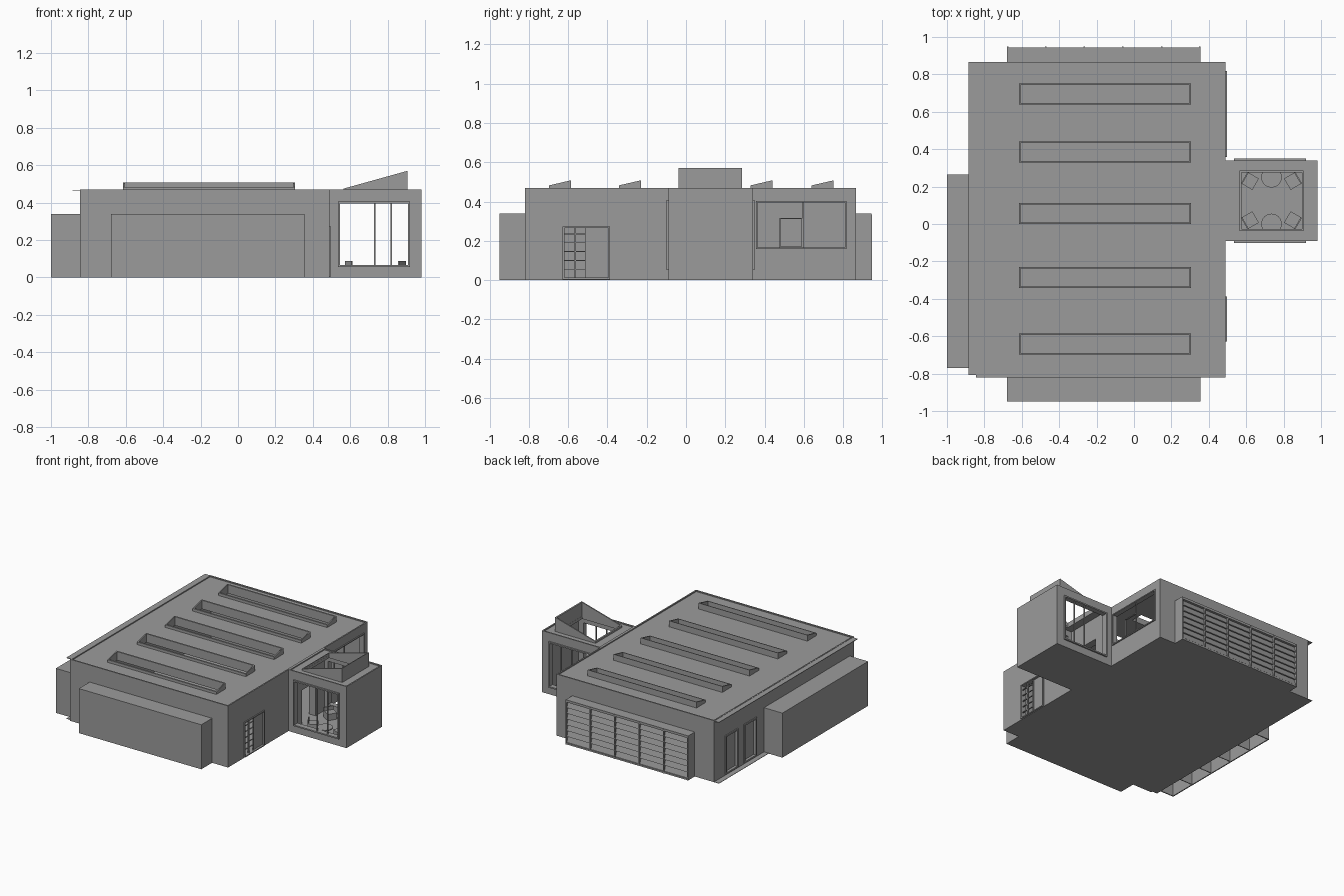
import bpy
import bmesh
from math import radians
from mathutils import Matrix, Vector

cube = bpy.data.objects.get("Cube")
if cube:
    bpy.data.objects.remove(cube, do_unlink=True)

grey = bpy.data.materials.new("plain_grey")
grey.use_nodes = True
TONE = (0.33, 0.33, 0.33, 1)
grey.diffuse_color = TONE
shader = grey.node_tree.nodes["Principled BSDF"]
shader.inputs["Base Color"].default_value = TONE
shader.inputs["Roughness"].default_value = 0.8


def finish(name, bm):
    mesh = bpy.data.meshes.new(name)
    bm.to_mesh(mesh)
    bm.free()
    mesh.materials.append(grey)
    ob = bpy.data.objects.new(name, mesh)
    bpy.context.collection.objects.link(ob)
    return ob


def box(name, x, y, z, slope=None):
    """Box from three (low, high) ranges; slope=(axis, low_top) tilts its top."""
    bm = bmesh.new()
    bmesh.ops.create_cube(bm, size=1)
    for v in bm.verts:
        top = v.co.z > 0
        low_side = slope and v.co[slope[0]] < 0
        v.co = Vector([r[1] if c > 0 else r[0] for c, r in zip(v.co, (x, y, z))])
        if top and low_side:
            v.co.z = slope[1]
    return finish(name, bm)


def cut(target, *ranges):
    """Subtract boxes from the target."""
    for x, y, z in ranges:
        cutter = box("cutter", x, y, z)
        cutter.hide_render = True
        mod = target.modifiers.new("cut", 'BOOLEAN')
        mod.operation = 'DIFFERENCE'
        mod.solver = 'EXACT'
        mod.object = cutter
        bpy.context.view_layer.objects.active = target
        bpy.ops.object.modifier_apply(modifier=mod.name)
        bpy.data.objects.remove(cutter, do_unlink=True)


def frame(name, axis, plane, span, z, t, mullions=(), rails=()):
    """Window surround across a wall: axis 0 runs along x, axis 1 along y."""
    def bar(part, s, zz, depth=plane):
        box(f"{name}_{part}", *((s, depth) if axis == 0 else (depth, s)), zz)
    a, b = span
    bar("side_a", (a, a + t), z)
    bar("side_b", (b - t, b), z)
    bar("sill", (a + t, b - t), (z[0], z[0] + t))
    bar("head", (a + t, b - t), (z[1] - t, z[1]))
    mid = sum(plane) / 2
    thin = (mid - 0.004, mid + 0.004)
    for i, m in enumerate(mullions):
        bar(f"mullion_{i}", (m - 0.004, m + 0.004), (z[0] + t, z[1] - t), thin)
    for i, (r, s) in enumerate(rails):
        bar(f"rail_{i}", s, (r - 0.002, r + 0.002), thin)


# Main hall: hollow shell with roof slots, door, window and side door openings
HX, HY, HZ = (-0.845, 0.49), (-0.82, 0.866), (0, 0.47)
WALL = 0.03
SLOT_X = (-0.615, 0.305)
slots = [(y, y + 0.112) for y in (-0.698, -0.342, 0.0, 0.328, 0.64)]
side_doors = [(0.59, 0.73), (0.365, 0.505)]
hall = box("main_hall", HX, HY, HZ)
cut(hall,
    ((HX[0] + WALL, HX[1] - WALL), (HY[0] + WALL, HY[1] - WALL), (0.01, 0.44)),
    ((HX[0] + 0.01, HX[1] - 0.01), (HY[0] + 0.01, HY[1] - 0.01), (0.462, 0.5)),
    ((0.44, 0.52), (-0.62, -0.395), (0.012, 0.265)),
    ((0.44, 0.52), (0.365, 0.81), (0.165, 0.395)),
    ((0.44, 0.52), (0.04, 0.2), (0.012, 0.27)))
for s in slots:
    cut(hall, ((SLOT_X[0] + 0.008, SLOT_X[1] - 0.008), (s[0] + 0.008, s[1] - 0.008), (0.42, 0.5)))
for d in side_doors:
    cut(hall, ((-0.86, -0.83), d, (0.015, 0.3)))

# Thin roof and floor overhangs
box("roof_overhang", (-0.885, -0.84), (-0.808, 0.866), (0.464, 0.468))
box("floor_overhang", (-0.885, -0.84), (-0.808, 0.866), (0, 0.003))

# Sloped rooflight curbs, open at the top
for i, s in enumerate(slots):
    curb = box(f"rooflight_curb_{i}", SLOT_X, s, (0.45, 0.508), (1, 0.482))
    cut(curb, ((SLOT_X[0] + 0.008, SLOT_X[1] - 0.008), (s[0] + 0.008, s[1] - 0.008), (0.4, 0.6)))

# Glazed double entrance with one solid leaf
frame("entrance_frame", 1, (0.47, 0.498), (-0.628, -0.387), (0.004, 0.273), 0.008,
      (-0.565, -0.508), [(0.055 + 0.045 * k, (-0.62, -0.508)) for k in range(5)])
box("entrance_leaf", (0.475, 0.482), (-0.504, -0.395), (0.012, 0.265))

# Side window with a small opening light
frame("side_window_frame", 1, (0.465, 0.498), (0.357, 0.818), (0.157, 0.403), 0.008, (0.597,))
frame("opening_light", 1, (0.47, 0.482), (0.475, 0.593), (0.165, 0.317), 0.005)

# Side door surrounds
for i, d in enumerate(side_doors):
    frame(f"side_door_frame_{i}", 1, (-0.852, -0.832), (d[0] - 0.006, d[1] + 0.006),
          (0.009, 0.306), 0.012)

# Annex: hollow shell with two large windows and an open roof
AX, AY = (0.48, 0.98), (-0.09, 0.34)
annex = box("annex", AX, AY, HZ)
cut(annex,
    ((0.515, 0.95), (-0.06, 0.31), (0.012, 0.44)),
    ((0.5, 0.97), (-0.08, 0.33), (0.462, 0.5)),
    ((0.545, 0.91), (-0.2, 0.5), (0.065, 0.395)),
    ((0.575, 0.897), (-0.03, 0.278), (0.42, 0.5)),
    ((0.44, 0.53), (0.04, 0.2), (0.012, 0.27)))
for name, y in (("front", (-0.101, -0.07)), ("back", (0.32, 0.351))):
    frame(f"annex_{name}_window", 0, y, (0.535, 0.92), (0.055, 0.405), 0.01, (0.73, 0.82))

# Annex rooflight rising to the outer side
lantern = box("annex_rooflight", (0.565, 0.907), (-0.037, 0.285), (0.45, 0.57), (0, 0.475))
cut(lantern, ((0.574, 0.898), (-0.028, 0.276), (0.4, 0.6)))

# Round tables and angled chairs inside the annex
for i, y in enumerate((0.0, 0.25)):
    for part, r, z0, z1 in (("top", 0.055, 0.055, 0.062), ("leg", 0.008, 0.012, 0.055)):
        bm = bmesh.new()
        bmesh.ops.create_cone(bm, cap_ends=True, segments=24, radius1=r, radius2=r, depth=z1 - z0,
                              matrix=Matrix.Translation((0.735, y, (z0 + z1) / 2)))
        finish(f"table_{part}_{i}", bm)
for sx in (-1, 1):
    for sy in (-1, 1):
        pos = (0.735 + sx * 0.115, 0.125 + sy * 0.105, 0)
        turn = Matrix.Rotation(radians(30 * sx * sy), 4, 'Z')
        outer = sorted((sx * 0.028, sx * 0.035))
        for part, x, z in (("seat", (-0.035, 0.035), (0.012, 0.06)), ("back", outer, (0.06, 0.088))):
            ob = box(f"chair_{part}", x, (-0.035, 0.035), z)
            ob.matrix_world = Matrix.Translation(pos) @ turn

# Front block
box("front_block", (-0.68, 0.355), (-0.95, -0.81), (0, 0.34))

# Left block: open below, divided into bays
LY = (-0.77, 0.265)
left = box("left_block", (-1, -0.84), LY, (0, 0.34))
cut(left, ((-0.992, -0.848), (LY[0] + 0.008, LY[1] - 0.008), (-0.1, 0.332)))
for i in range(1, 5):
    y = LY[0] + i * (LY[1] - LY[0]) / 5
    box(f"left_divider_{i}", (-0.992, -0.848), (y - 0.003, y + 0.003), (0.004, 0.332))

# Back block with five louvred bays
BX = (-0.68, 0.355)
box("back_block", BX, (0.855, 0.925), (0, 0.335))
box("louvre_head", BX, (0.855, 0.945), (0.322, 0.34))
box("louvre_sill", BX, (0.855, 0.945), (0, 0.012))
bay = (BX[1] - BX[0]) / 5
for i in range(6):
    x = min(max(BX[0] + i * bay, BX[0] + 0.004), BX[1] - 0.004)
    box(f"louvre_post_{i}", (x - 0.004, x + 0.004), (0.92, 0.948), (0, 0.335))
for k in range(7):
    slat = box(f"louvre_slat_{k}", BX, (-0.004, 0.004), (-0.022, 0.022))
    slat.matrix_world = Matrix.Translation((0, 0.931, 0.035 + k * 0.044)) @ Matrix.Rotation(radians(18), 4, 'X')
